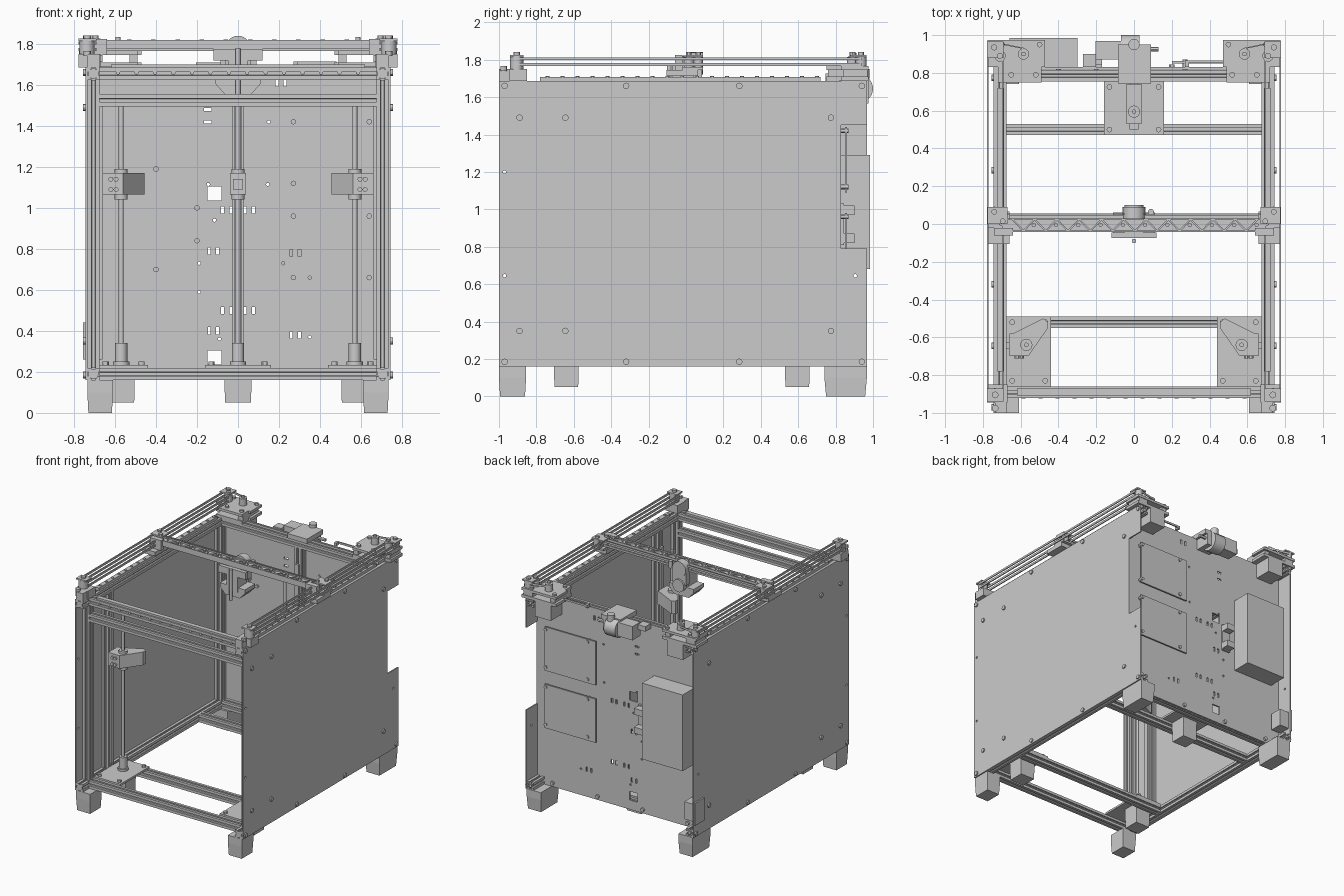
import bpy, bmesh, math
from mathutils import Vector, Matrix

AX = {'x': (1, 2, 0), 'y': (0, 2, 1), 'z': (0, 1, 2)}
LR = (-1, 1)


class Part:
    """Collects simple solids into one named object."""
    def __init__(self, name):
        self.name, self.bm = name, bmesh.new()

    def prism(self, pts, axis, lo, hi, scale=1.0):
        # polygon extruded along an axis; scale shrinks the low end about its centre
        u, v, w = AX[axis]
        cu = sum(p[0] for p in pts) / len(pts)
        cv = sum(p[1] for p in pts) / len(pts)
        rings = []
        for h, s in ((lo, scale), (hi, 1.0)):
            ring = []
            for a, b in pts:
                co = [0, 0, 0]
                co[u], co[v], co[w] = cu + (a - cu) * s, cv + (b - cv) * s, h
                ring.append(self.bm.verts.new(co))
            rings.append(ring)
        n = len(pts)
        self.bm.faces.new(rings[0])
        self.bm.faces.new(rings[1])
        for i in range(n):
            j = (i + 1) % n
            self.bm.faces.new((rings[0][i], rings[0][j], rings[1][j], rings[1][i]))
        return self

    def box(self, x0, x1, y0, y1, z0, z1, scale=1.0):
        return self.prism([(x0, y0), (x1, y0), (x1, y1), (x0, y1)], 'z', z0, z1, scale)

    def cyl(self, c, r, axis, lo, hi, n=20):
        pts = [(c[0] + r * math.cos(2 * math.pi * i / n), c[1] + r * math.sin(2 * math.pi * i / n)) for i in range(n)]
        return self.prism(pts, axis, lo, hi)

    def slot(self, c, axis, lo, hi, a=0.03):
        # T-slot extrusion: one side's profile repeated four times
        side = [(a, -a), (a, -.3 * a), (.75 * a, -.3 * a), (.75 * a, -.5 * a), (.4 * a, -.25 * a),
                (.4 * a, .25 * a), (.75 * a, .5 * a), (.75 * a, .3 * a), (a, .3 * a)]
        pts = []
        for k in range(4):
            co, si = (1, 0, -1, 0)[k], (0, 1, 0, -1)[k]
            pts += [(c[0] + x * co - y * si, c[1] + x * si + y * co) for x, y in side]
        return self.prism(pts, axis, lo, hi)

    def done(self):
        bmesh.ops.recalc_face_normals(self.bm, faces=self.bm.faces)
        me = bpy.data.meshes.new(self.name)
        self.bm.to_mesh(me)
        self.bm.free()
        ob = bpy.data.objects.new(self.name, me)
        bpy.context.collection.objects.link(ob)
        return ob


def cut(ob, cutter):
    cutter.hide_render = True
    cutter.display_type = 'WIRE'
    cutter.hide_set(True)
    m = ob.modifiers.new('holes', 'BOOLEAN')
    m.operation, m.object, m.solver = 'DIFFERENCE', cutter, 'EXACT'


# Frame: long beams, posts and cross bars
beams, posts, bars = Part('side_beams'), Part('posts'), Part('cross_bars')
for s in LR:
    for z in (.19, 1.655):
        beams.slot((s * .705, z), 'y', -1, .965)
    for y in (-.89, -.645, .785):
        posts.slot((s * .705, y), 'z', .22, 1.625)
posts.slot((0, .785), 'z', .22, 1.625)
for y, z in ((-.89, .19), (-.89, 1.655), (-.89, 1.525), (-.52, .19), (.5, .19), (.785, .19), (.785, 1.655)):
    bars.slot((y, z), 'x', -.675, .675)
for p in (beams, posts, bars):
    p.done()

# Side panels, the right one notched for the electronics
outline = [(-1, .16), (.967, .16), (.967, 1.687), (-1, 1.687)]
notch = [(.967, .79), (.83, .79), (.83, 1.45), (.967, 1.45)]
left = Part('left_panel').prism(outline, 'x', -.745, -.735).done()
right = Part('right_panel').prism(outline[:2] + notch + outline[2:], 'x', .735, .745).done()
holes = Part('side_hole_cutter')
for y, z in ((-.97, 1.2), (-.97, .645), (.905, .645)):
    holes.cyl((y, z), .009, 'x', -.8, .8, 12)
holes = holes.done()
cut(left, holes)
cut(right, holes)
bolts = Part('panel_bolts')
spots = [(y, z) for y in (-.97, -.32, .285, .94) for z in (.185, 1.66)]
spots += [(y, z) for y in (-.89, -.645, .775) for z in (.35, 1.49)]
for s in LR:
    for p in spots:
        bolts.cyl(p, .017, 'x', *sorted((s * .74, s * .755)), n=12)
bolts.done()

# Back panel with cutouts
back = Part('back_panel').box(-.735, .735, .817, .83, .16, 1.69).done()
c = Part('back_hole_cutter')
for z in (1.07, .27):
    c.box(-.15, -.08, .7, .9, z - .035, z + .035)
for z in (.99, .5):
    for x in (-.075, -.035, .035, .075):
        c.box(x - .007, x + .007, .7, .9, z - .017, z + .017)
for x, z in ((-.14, .79), (-.1, .79), (-.14, .4), (-.1, .4), (.26, .78), (.3, .78), (.26, .38), (.3, .38), (.19, 1.61), (.23, 1.61)):
    c.box(x - .007, x + .007, .7, .9, z - .018, z + .018)
for z in (1.42, 1.48):
    c.box(-.165, -.13, .7, .9, z - .007, z + .007)
for x, z in ((-.145, 1.115), (.145, 1.115), (-.19, .73), (.22, .73), (-.19, .59), (.35, .66), (.35, .37), (-.09, .36), (.15, 1.42), (-.115, .94)):
    c.cyl((x, z), .008, 'y', .7, .9, 10)
cut(back, c.done())

# Back panel fittings
b = Part('standoff_bolts')
for x, z in [(x, z) for x in (.27, .64) for z in (1.42, 1.12, .96, .66)] + [(-.4, 1.19), (-.4, .7), (-.2, 1), (-.2, .84)]:
    b.cyl((x, z), .013, 'y', .805, .87, 12)
for x in (-.6, -.2, .2, .6):
    b.cyl((x, .19), .015, 'y', .82, .845, 12)
b.done()
for name, z0 in (('upper_board', 1.09), ('lower_board', .63)):
    Part(name).box(.2, .65, .85, .862, z0, z0 + .35).done()
Part('power_supply').box(-.66, -.3, .83, .985, .68, 1.29).done()
Part('relay_bracket').box(-.24, -.17, .83, .845, .81, 1.03).box(-.24, -.17, .845, .9, .82, .87).box(-.24, -.17, .845, .9, .97, 1.02).done()
Part('power_inlet').box(-.757, -.745, .845, .965, .26, .44).box(-.735, -.65, .85, .95, .28, .42).done()

# Feet
feet = Part('corner_feet')
for s in LR:
    for y0, y1 in ((-1, -.855), (.74, .967)):
        x0, x1 = sorted((s * .61, s * .735))
        feet.box(x0, x1, y0, y1, .1, .16).box(x0, x1, y0, y1, 0, .1, .92)
feet.done()

# Vertical lift: motor, plate, screw, coupler for each of three corners
for name, x, y, px, py in (('left_lift', -.57, -.64, (-.675, -.44), (-.86, -.49)),
                           ('right_lift', .57, -.64, (.44, .675), (-.86, -.49)),
                           ('rear_lift', 0, .595, (-.16, .16), (.47, .755))):
    Part(name + '_motor').box(x - .067, x + .067, y - .067, y + .067, .05, .215, .95).done()
    p = Part(name + '_plate').box(*px, *py, .218, .234)
    for i in (px[0] + .03, px[1] - .03):
        for j in (py[0] + .03, py[1] - .03):
            p.cyl((i, j), .015, 'z', .234, .25, 12)
    p.done()
    Part(name + '_screw').cyl((x, y), .012, 'z', .2, 1.5, 14).cyl((x, y), .03, 'z', .25, .34).cyl((x, y), .04, 'z', .234, .25).done()
    Part(name + '_nut').cyl((x, y), .032, 'z', 1.04, 1.19).done()

# Lift guide rails and bed carriers
for s, side in zip(LR, ('left', 'right')):
    Part(side + '_lift_rail').box(*sorted((s * .66, s * .677)), -.663, -.627, .26, 1.5).done()
    arm = [(.66, -.7), (.56, -.7), (.455, -.55), (.455, -.52), (.48, -.5), (.64, -.58), (.66, -.58)]
    a = Part(side + '_bed_carrier').prism([(s * i, j) for i, j in arm], 'z', 1.065, 1.17)
    for i in (.595, .62):
        for z in (1.09, 1.14):
            a.cyl((s * i, z), .012, 'y', -.712, -.69, 12)
    a.done()
Part('rear_lift_rail').box(-.018, .018, .738, .757, .26, 1.5).done()
Part('rear_bed_carrier').box(-.04, .04, .53, .74, 1.065, 1.17).box(-.025, .025, .5, .53, 1.09, 1.14).done()

# Horizontal guide rails with their bolts
rail = Part('guide_rails')
for s in LR:
    rail.box(s * .705 - .018, s * .705 + .018, -.78, .72, 1.685, 1.708)
    for i in range(19):
        rail.cyl((s * .705, -.74 + i * .08), .011, 'z', 1.7, 1.713, 10)
rail.box(-.62, .62, -.908, -.872, 1.685, 1.7)
for i in range(14):
    rail.cyl((-.585 + i * .09, 1.66), .01, 'y', -.925, -.91, 10)
rail.done()

# Front idler corners, gantry joiners and rear drive mounts
for s, side in zip(LR, ('left', 'right')):
    X = lambda a, b: sorted((s * a, s * b))
    p = Part(side + '_front_idler').box(*X(.67, .778), -.945, -.85, 1.685, 1.75).box(*X(.675, .735), -1, -.945, 1.685, 1.75)
    p.box(*X(.69, .778), -.94, -.87, 1.815, 1.826).cyl((s * .737, -.905), .036, 'z', 1.75, 1.815)
    for y, z in ((-.905, 1.84), (-.975, 1.765)):
        p.cyl((s * .735, y), .018, 'z', 1.74, z, 12)
    p.cyl((s * .705, 1.655), .025, 'y', -1, -.99).cyl((s * .705, .19), .025, 'y', -1, -.99).done()

    p = Part(side + '_gantry_joiner').box(*X(.66, .775), -.105, .065, 1.712, 1.745).box(*X(.67, .775), -.02, .09, 1.745, 1.76)
    p.box(*X(.67, .775), .0, .09, 1.815, 1.826).box(*X(.64, .74), -.06, -.02, 1.745, 1.825)
    for x, y in ((.74, .065), (.695, .015)):
        p.cyl((s * x, y), .027, 'z', 1.76, 1.815, 16).cyl((s * x, y), .015, 'z', 1.82, 1.84, 12)
    p.done()

    shape = [(.47, .975), (.775, .975), (.775, .83), (.72, .83), (.72, .75), (.49, .75), (.49, .83), (.47, .83)]
    shape = [(s * a, b) for a, b in shape]
    p = Part(side + '_drive_mount').prism(shape, 'z', 1.687, 1.71).prism(shape, 'z', 1.745, 1.765)
    p.box(*X(.49, .53), .76, .96, 1.71, 1.745).box(*X(.68, .76), .84, .97, 1.71, 1.745)
    p.box(*X(.69, .778), .88, .965, 1.815, 1.826)
    for x, y in ((.52, .79), (.65, .79), (.5, .95), (.7, .95)):
        p.cyl((s * x, y), .015, 'z', 1.765, 1.78, 12)
    for x, y in ((.74, .935), (.71, .89)):
        p.cyl((s * x, y), .03, 'z', 1.765, 1.815).cyl((s * x, y), .016, 'z', 1.82, 1.84, 12)
    p.cyl((s * .585, .9), .03, 'z', 1.765, 1.82).cyl((s * .585, .9), .012, 'z', 1.82, 1.835).done()
    Part(side + '_drive_motor').box(*X(.515, .655), .835, .975, 1.565, 1.687).done()

    # Belt runs at two heights
    p = Part(side + '_belts')
    for z in (1.765, 1.797):
        p.box(*X(.769, .777), -.905, .94, z, z + .016)
        p.box(*X(.69, .698), -.905, .01, z, z + .016).box(*X(.69, .698), .05, .9, z, z + .016)
        p.box(*X(.04, .72), .05, .056, z, z + .016)
    p.prism([(s * .585, .927), (s * .585, .933), (s * .74, .965), (s * .74, .958)], 'z', 1.797, 1.813).done()

# Gantry beam with lattice ribs and rail
g = Part('gantry_beam').box(-.7, .7, -.043, .03, 1.775, 1.808).box(-.66, .66, .03, .047, 1.78, 1.8)
for y in (-.043, .022):
    g.box(-.7, .7, y, y + .008, 1.808, 1.82)
for i in range(22):
    x = -.65 + i * .059
    a, e = (-.037, .024) if i % 2 else (.024, -.037)
    g.prism([(x, a), (x + .012, a), (x + .071, e), (x + .059, e)], 'z', 1.808, 1.82)
    if i % 2:
        g.cyl((x + .06, -.005), .011, 'z', 1.808, 1.822, 10)
g.done()

# Tool head: carriage, body, duct and fan
Part('tool_carriage').box(-.06, .06, .04, .085, 1.66, 1.79).cyl((0, 1.78), .06, 'y', .03, .09, 24).cyl((.09, .065), .015, 'z', 1.76, 1.815).done()
Part('tool_body').box(-.12, .12, -.075, -.045, 1.72, 1.775).box(-.05, .05, -.075, .04, 1.6, 1.775).cyl((0, -.09), .012, 'z', 1.53, 1.78).done()
Part('tool_duct').prism([(-.11, 1.635), (.11, 1.635), (.11, 1.605), (.065, 1.555), (-.065, 1.555), (-.11, 1.605)], 'y', -.07, .06).done()
Part('tool_fan').cyl((0, 1.65), .05, 'y', .06, .1, 24).done()

# Filament feeder on the back edge, and a limit lever
Part('feeder').cyl((.925, 1.645), .075, 'x', -.07, .03, 28).box(-.085, .09, .745, .95, 1.687, 1.725).box(-.05, .07, .83, .95, 1.6, 1.69) \
    .cyl((0, .95), .03, 'z', 1.7, 1.75).cyl((.925, 1.66), .012, 'x', .03, .13, 12).done()
Part('feeder_motor').box(-.205, -.07, .87, .97, 1.6, 1.71).box(-.27, -.2, .83, .9, 1.66, 1.7).done()
Part('limit_lever').box(.27, .48, .855, .865, 1.7, 1.715).box(.27, .29, .83, .865, 1.69, 1.715).done()

# Smooth round parts, keep edges sharp
bpy.ops.object.select_all(action='SELECT')
bpy.context.view_layer.objects.active = left
bpy.ops.object.shade_smooth_by_angle(angle=math.radians(30))
bpy.ops.object.select_all(action='DESELECT')
